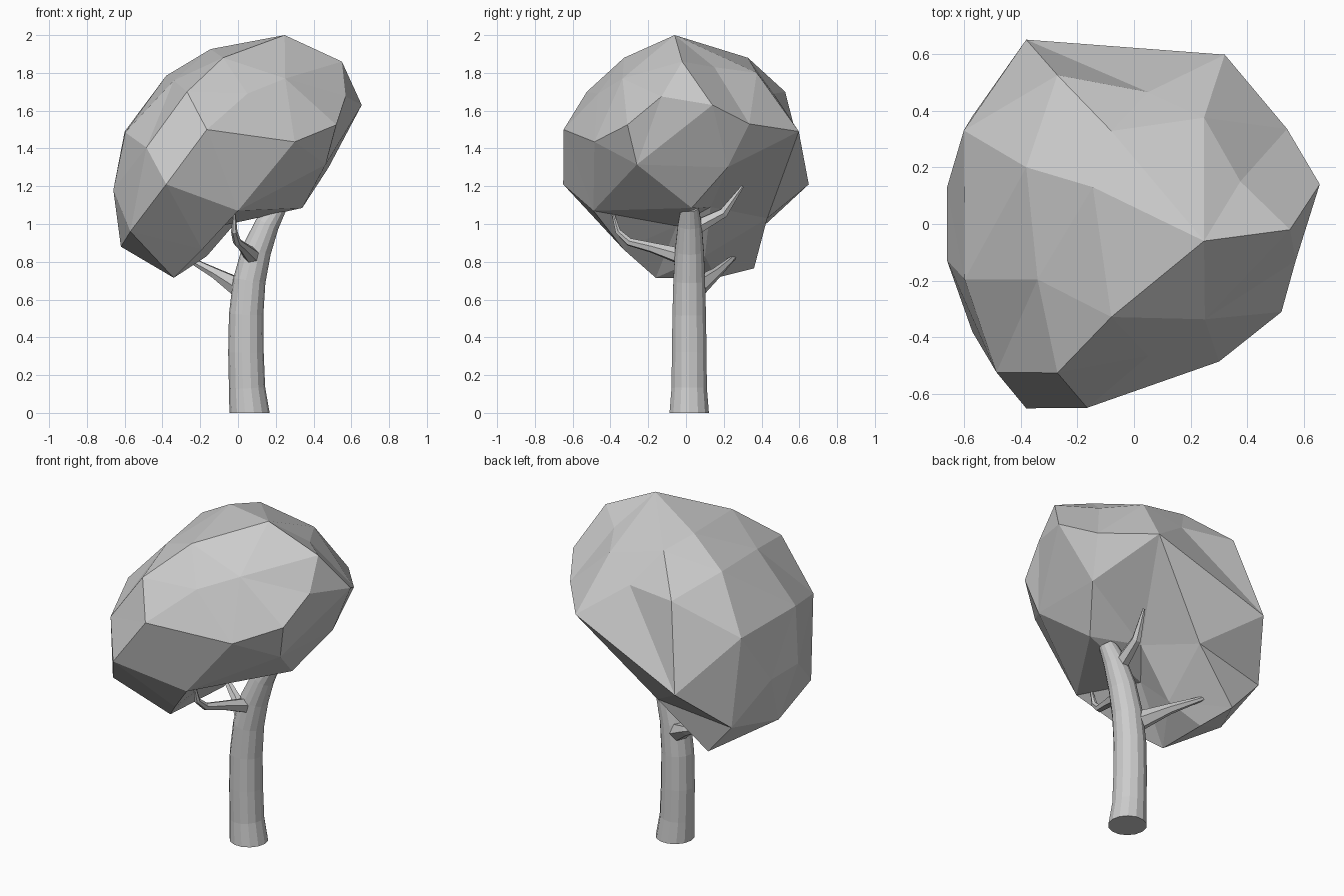
import bpy, bmesh, math
from mathutils import Vector


def finish(bm, name):
    bmesh.ops.recalc_face_normals(bm, faces=bm.faces)
    me = bpy.data.meshes.new(name)
    bm.to_mesh(me)
    bm.free()
    ob = bpy.data.objects.new(name, me)
    bpy.context.collection.objects.link(ob)
    return ob


def limb(name, path, sides):
    """Tapered tube through (x, y, z, radius) points, capped at both ends."""
    bm = bmesh.new()
    pts = [Vector(p[:3]) for p in path]
    rings = []
    for i, p in enumerate(pts):
        t = pts[min(i + 1, len(pts) - 1)] - pts[max(i - 1, 0)]
        q = Vector((0, 0, 1)).rotation_difference(t.normalized())
        ring = []
        for k in range(sides):
            a = 2 * math.pi * k / sides
            v = p + q @ Vector((math.cos(a), math.sin(a), 0)) * path[i][3]
            if i == 0 and p.z == 0:
                v.z = 0
            ring.append(bm.verts.new(v))
        rings.append(ring)
    for a, b in zip(rings, rings[1:]):
        for k in range(sides):
            j = (k + 1) % sides
            bm.faces.new((a[k], a[j], b[j], b[k]))
    bm.faces.new(rings[0])
    bm.faces.new(rings[-1])
    return finish(bm, name)


# Trunk, leaning to the right at the top
limb("trunk", [
    (0.061, 0.017, 0, 0.107), (0.048, 0.017, 0.13, 0.096),
    (0.042, 0.017, 0.32, 0.094), (0.043, 0.017, 0.52, 0.091),
    (0.06, 0.017, 0.7, 0.086), (0.098, 0.018, 0.86, 0.078),
    (0.155, 0.02, 1.0, 0.064), (0.212, 0.02, 1.09, 0.047)], 14)

# Branches
limb("front_branch", [(0.075, -0.03, 0.83, 0.045), (0.03, -0.18, 0.875, 0.028),
                      (-0.005, -0.3, 0.905, 0.022), (-0.02, -0.36, 0.96, 0.017),
                      (-0.02, -0.385, 1.05, 0.008)], 6)
limb("back_branch", [(0.13, 0.03, 0.97, 0.045), (0.15, 0.2, 1.06, 0.028),
                     (0.18, 0.3, 1.2, 0.008)], 6)
limb("left_branch", [(0.03, 0.04, 0.65, 0.06), (-0.12, 0.16, 0.74, 0.03),
                     (-0.29, 0.26, 0.83, 0.012)], 6)

# Crown: faceted shell; points shared by front and back are mirrored
paired = [(-0.38, 0.65, 1.21), (-0.27, 0.525, 1.7), (-0.66, 0.127, 1.18),
          (-0.08, 0.328, 1.88), (-0.34, 0.16, 0.715), (-0.57, 0.38, 0.96),
          (0.05, 0.465, 1.69)]
single = [
    # top and right side
    (0.247, -0.06, 2.0), (-0.145, 0.13, 1.926), (0.55, -0.02, 1.86),
    (0.247, 0.375, 1.8), (0.57, -0.13, 1.675), (0.655, 0.14, 1.63),
    (0.52, -0.31, 1.525), (0.54, 0.335, 1.53), (0.464, -0.26, 1.315),
    (0.48, 0.22, 1.3), (0.375, 0.15, 1.83), (0.25, -0.336, 1.77)]
single += [
    # left side, front and back
    (-0.34, -0.195, 1.76), (-0.38, 0.2, 1.785), (-0.597, -0.195, 1.485),
    (-0.6, 0.33, 1.49), (-0.485, -0.523, 1.405), (0.3, -0.485, 1.435),
    (-0.165, -0.648, 1.5), (0.32, 0.597, 1.49), (0.0, -0.49, 1.07),
    # underside, with a step behind the low left lobe
    (0.34, 0.03, 1.085), (-0.62, 0.0, 0.88), (-0.19, -0.33, 0.865),
    (-0.4, 0.36, 0.765), (-0.11, 0.43, 1.03), (-0.165, 0.1, 0.83),
    (-0.09, -0.05, 0.99), (0.06, 0.13, 1.09)]
points = [Vector(p) for p in single]
for x, y, z in paired:
    points += [Vector((x, y, z)), Vector((x, -y, z))]

# Join the points as seen from the middle, then move them to true distance
centre = Vector((-0.05, 0, 1.38))
bm = bmesh.new()
target = {}
for p in points:
    v = bm.verts.new((p - centre).normalized())
    target[v] = p
bmesh.ops.convex_hull(bm, input=list(bm.verts))
for v in bm.verts:
    v.co = target[v]
finish(bm, "crown")
